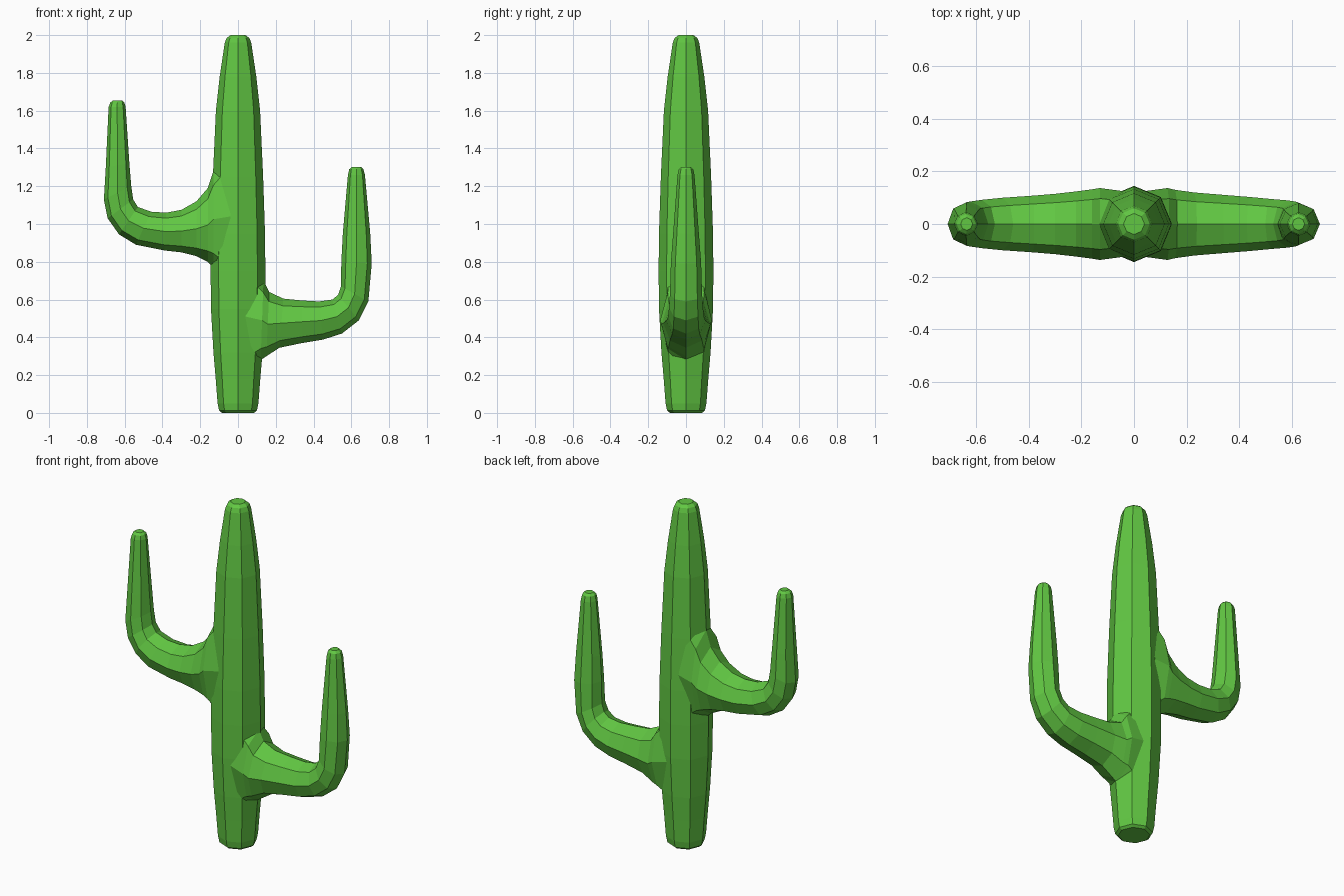
import bpy, bmesh
from math import sin, cos, pi
from mathutils import Vector

green = bpy.data.materials.new("cactus_green")
green.diffuse_color = (0.12, 0.57, 0.055, 1)


def loft(name, sections, sides=8):
    """Skin octagons; each section = (x1, z1, x2, z2, half width in y)."""
    bm = bmesh.new()
    rings = []
    for x1, z1, x2, z2, w in sections:
        a, b = Vector((x1, 0, z1)), Vector((x2, 0, z2))
        mid, half = (a + b) / 2, (a - b) / 2
        rings.append([bm.verts.new(mid + half * cos(2 * pi * i / sides)
                                   + Vector((0, w * sin(2 * pi * i / sides), 0)))
                      for i in range(sides)])
    for r, s in zip(rings, rings[1:]):
        for i in range(sides):
            j = (i + 1) % sides
            bm.faces.new((r[i], r[j], s[j], s[i]))
    bm.faces.new(rings[0][::-1])
    bm.faces.new(rings[-1])
    bmesh.ops.recalc_face_normals(bm, faces=bm.faces)
    me = bpy.data.meshes.new(name)
    bm.to_mesh(me)
    bm.free()
    me.materials.append(green)
    ob = bpy.data.objects.new(name, me)
    bpy.context.collection.objects.link(ob)
    return ob


# Trunk: (z, radius)
profile = [(0, 0.085), (0.012, 0.1), (0.05, 0.108), (0.18, 0.118), (0.32, 0.13),
           (0.55, 0.143), (0.75, 0.145), (0.95, 0.143), (1.25, 0.133),
           (1.6, 0.117), (1.78, 0.097), (1.96, 0.07), (1.985, 0.06), (2.0, 0.04)]
trunk = loft("cactus", [(r, z, -r, z, r) for z, r in profile])

# Left arm: upper/inner point, lower/outer point, half width
left_arm = loft("left_arm", [
    (-0.04, 1.42, -0.04, 0.66, 0.125), (-0.13, 1.28, -0.13, 0.77, 0.137),
    (-0.16, 1.19, -0.16, 0.80, 0.132), (-0.22, 1.12, -0.22, 0.83, 0.124),
    (-0.30, 1.075, -0.30, 0.85, 0.115), (-0.38, 1.06, -0.39, 0.86, 0.108),
    (-0.46, 1.065, -0.54, 0.89, 0.10), (-0.53, 1.09, -0.63, 0.945, 0.092),
    (-0.555, 1.13, -0.69, 1.03, 0.086), (-0.565, 1.20, -0.71, 1.13, 0.083),
    (-0.575, 1.32, -0.70, 1.30, 0.073), (-0.595, 1.62, -0.685, 1.62, 0.045),
    (-0.602, 1.643, -0.676, 1.643, 0.038), (-0.615, 1.655, -0.66, 1.655, 0.024)])

# Right arm
right_arm = loft("right_arm", [
    (0.04, 0.82, 0.04, 0.20, 0.125), (0.135, 0.70, 0.12, 0.28, 0.137),
    (0.165, 0.64, 0.15, 0.30, 0.13), (0.24, 0.605, 0.22, 0.345, 0.12),
    (0.34, 0.595, 0.34, 0.37, 0.111), (0.43, 0.59, 0.45, 0.388, 0.103),
    (0.50, 0.60, 0.55, 0.42, 0.095), (0.53, 0.625, 0.64, 0.49, 0.09),
    (0.545, 0.67, 0.69, 0.59, 0.085), (0.547, 0.80, 0.708, 0.79, 0.08),
    (0.555, 0.95, 0.70, 0.95, 0.068), (0.582, 1.26, 0.672, 1.26, 0.045),
    (0.589, 1.29, 0.664, 1.29, 0.038), (0.603, 1.303, 0.65, 1.303, 0.024)])

# Fuse the arms into the trunk
bpy.context.view_layer.objects.active = trunk
for arm in (left_arm, right_arm):
    mod = trunk.modifiers.new("join_arm", 'BOOLEAN')
    mod.operation = 'UNION'
    mod.solver = 'EXACT'
    mod.object = arm
    bpy.ops.object.modifier_apply(modifier=mod.name)
    bpy.data.objects.remove(arm)
